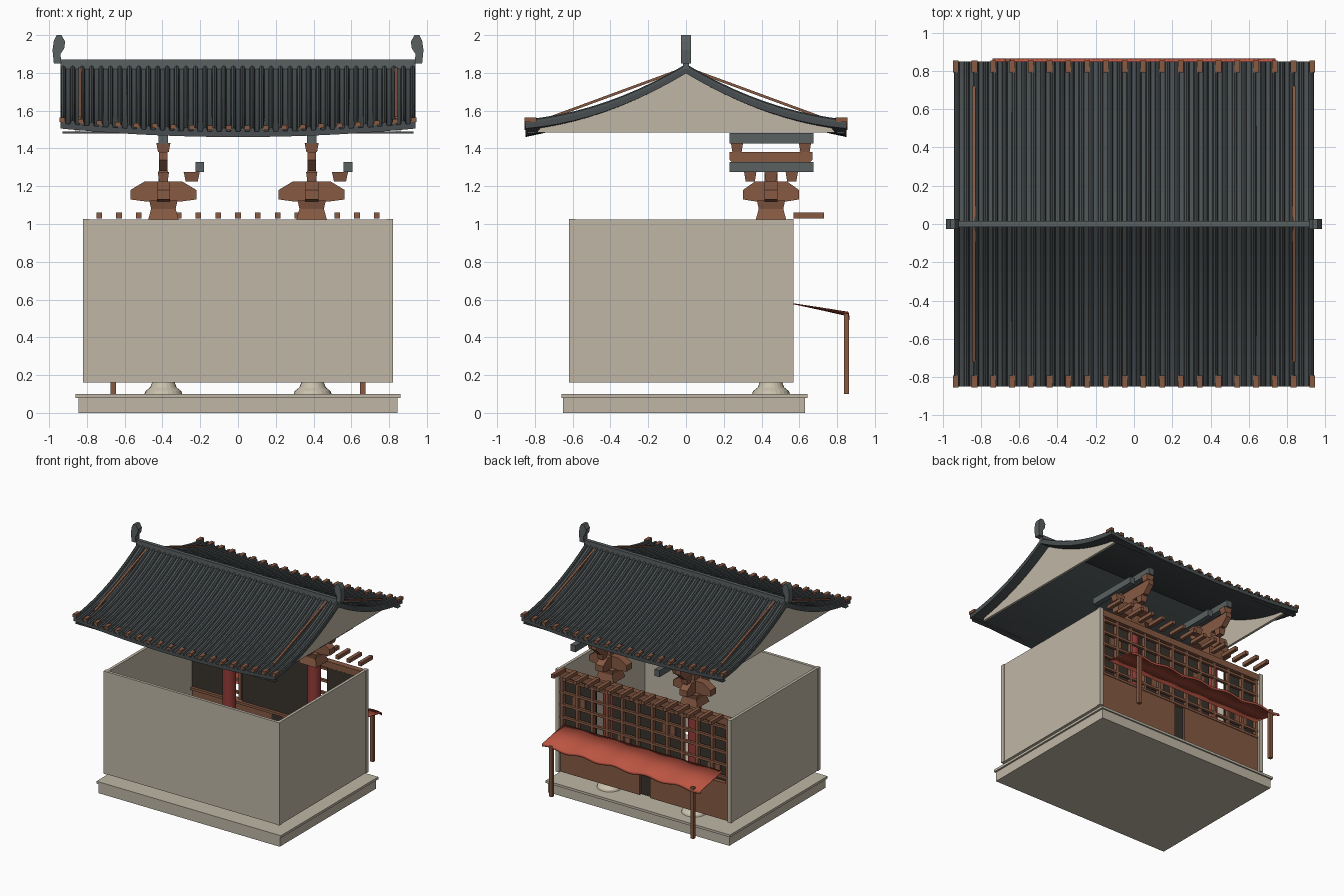
import bpy, bmesh, math
from mathutils import Vector

if "Cube" in bpy.data.objects:
    bpy.data.objects.remove(bpy.data.objects["Cube"], do_unlink=True)


def material(name, red, green, blue):
    mat = bpy.data.materials.new(name)
    mat.use_nodes = True
    mat.diffuse_color = (red, green, blue, 1)
    shader = next(n for n in mat.node_tree.nodes if n.type == "BSDF_PRINCIPLED")
    shader.inputs["Base Color"].default_value = (red, green, blue, 1)
    shader.inputs["Roughness"].default_value = 0.8
    return mat


plaster = material("plaster", 0.52, 0.47, 0.38)
stone = material("pale_stone", 0.6, 0.54, 0.42)
slate = material("slate_grey", 0.065, 0.076, 0.08)
beam_grey = material("beam_grey", 0.1, 0.115, 0.12)
wood = material("brown_wood", 0.24, 0.1, 0.055)
red_paint = material("red_paint", 0.3, 0.045, 0.04)
cloth = material("red_cloth", 0.5, 0.09, 0.055)
dark = material("dark_panel", 0.04, 0.033, 0.027)


def finish(name, bm, mat, smooth=False):
    bmesh.ops.recalc_face_normals(bm, faces=bm.faces[:])
    mesh = bpy.data.meshes.new(name)
    bm.to_mesh(mesh)
    bm.free()
    mesh.materials.append(mat)
    obj = bpy.data.objects.new(name, mesh)
    bpy.context.collection.objects.link(obj)
    if smooth:
        for poly in mesh.polygons:
            poly.use_smooth = True
    return obj


def add_box(bm, center, size, taper=1.0):
    """Box whose bottom is scaled by taper."""
    verts = bmesh.ops.create_cube(bm, size=1)["verts"]
    for v in verts:
        k = taper if v.co.z < 0 else 1
        v.co = Vector((v.co.x * size[0] * k, v.co.y * size[1] * k, v.co.z * size[2])) + Vector(center)


def boxes(name, items, mat):
    bm = bmesh.new()
    for item in items:
        add_box(bm, *item)
    return finish(name, bm, mat)


def prism(name, points, to_3d, start, end, mat):
    """Extrude a flat outline; to_3d places (u, v, depth)."""
    bm = bmesh.new()
    rings = [[bm.verts.new(to_3d(u, v, d)) for u, v in points] for d in (start, end)]
    for ring in rings:
        bm.faces.new(ring)
    for i in range(len(points)):
        j = (i + 1) % len(points)
        bm.faces.new((rings[0][i], rings[0][j], rings[1][j], rings[1][i]))
    return finish(name, bm, mat)


def grid_faces(bm, rows, closed=False):
    for a, b in zip(rows, rows[1:]):
        for i in range(len(a) - (0 if closed else 1)):
            j = (i + 1) % len(a)
            bm.faces.new((a[i], a[j], b[j], b[i]))


def along_x(u, v, d):
    return (d, u, v)


def along_y(u, v, d):
    return (u, d, v)


# Base plinth with projecting rim
boxes("base", [((0, -0.01, 0.04), (1.69, 1.28, 0.08)),
               ((0, -0.008, 0.09), (1.72, 1.3, 0.02))], plaster)

# Three walls and four corner posts
boxes("walls", [((0, -0.603, 0.592), (1.58, 0.024, 0.864)),
                ((0.803, -0.025, 0.592), (0.024, 1.13, 0.864)),
                ((-0.803, -0.025, 0.592), (0.024, 1.13, 0.864))], plaster)
boxes("corner_posts", [((sx * 0.803, y, 0.593), (0.034, 0.034, 0.866))
                       for sx in (-1, 1) for y in (-0.603, 0.553)], plaster)

# Columns on flared stone feet
for side, sx in (("right", -1), ("left", 1)):
    bm = bmesh.new()
    rows = []
    for r, z in ((0.1, 0.1), (0.095, 0.115), (0.07, 0.135), (0.06, 0.16)):
        rows.append([bm.verts.new((sx * 0.395 + r * math.cos(math.tau * i / 24),
                                   0.45 + r * math.sin(math.tau * i / 24), z)) for i in range(24)])
    grid_faces(bm, rows, closed=True)
    bm.faces.new(rows[-1])
    finish(side + "_column_foot", bm, stone)
    bpy.ops.mesh.primitive_cylinder_add(vertices=20, radius=0.052, depth=0.88,
                                        location=(sx * 0.395, 0.45, 0.59))
    column = bpy.context.object
    column.name = side + "_column"
    column.data.materials.append(red_paint)
    bpy.ops.object.shade_smooth_by_angle()

# Shop front: lower boards, lattice, dark infill
boxes("lower_boards", [((sx * 0.417, 0.535, 0.31), (0.74, 0.03, 0.3)) for sx in (-1, 1)], wood)
boxes("door_gap", [((0, 0.525, 0.31), (0.1, 0.01, 0.3))], dark)
boxes("counter", [((0, 0.52, 0.465), (1.57, 0.07, 0.02))], wood)
boxes("lattice_posts", [((-0.77 + i * 0.14, 0.54, 0.73), (0.022, 0.03, 0.53)) for i in range(12)], wood)
boxes("lattice_rails", [((0, 0.545, 0.52 + i * 0.105), (1.57, 0.022, 0.02)) for i in range(5)], wood)
boxes("top_beam", [((0, 0.535, 0.995), (1.57, 0.05, 0.055))], wood)
boxes("infill_panels", [((0, 0.515, 0.72), (0.64, 0.012, 0.5)),
                        ((-0.63, 0.515, 0.72), (0.31, 0.012, 0.5)),
                        ((0.63, 0.515, 0.72), (0.31, 0.012, 0.5))], dark)
boxes("small_shutters", [((-0.63 + i * 0.42, 0.526, 0.57 + (i % 2) * 0.21), (0.12, 0.012, 0.085))
                         for i in range(4)], wood)
boxes("short_rafters", [((i * 0.105, 0.65, 1.045), (0.03, 0.16, 0.03)) for i in range(-7, 8)], wood)

# Bracket sets above the columns
long_arm = [(-0.175, 1.13), (-0.175, 1.18), (-0.1, 1.225), (0.1, 1.225),
            (0.175, 1.18), (0.175, 1.13), (0.1, 1.12), (-0.1, 1.12)]
upper_arm = [(-0.16, 1.28), (-0.22, 1.34), (-0.22, 1.38), (0.22, 1.38), (0.22, 1.34), (0.16, 1.28)]
for side, cx in (("right", -0.395), ("left", 0.39)):
    prism(side + "_cross_arm", [(cx + u, v) for u, v in long_arm], along_y, 0.415, 0.485, wood)
    prism(side + "_deep_arm", [(0.45 + u * 0.85, v) for u, v in long_arm], along_x, cx - 0.035, cx + 0.035, wood)
    prism(side + "_upper_arm", [(0.45 + u, v) for u, v in upper_arm], along_x, cx - 0.023, cx + 0.023, wood)
    blocks = [((cx, 0.45, 1.05), (0.13, 0.13, 0.06), 1.25), ((cx, 0.45, 1.1), (0.15, 0.15, 0.05), 0.85),
              ((cx, 0.45, 1.25), (0.05, 0.07, 0.06)), ((cx + 0.15, 0.45, 1.25), (0.085, 0.07, 0.05), 0.75)]
    for sy in (-1, 1):
        blocks.append(((cx, 0.45 + sy * 0.11, 1.25), (0.06, 0.065, 0.05), 0.75))
        blocks.append(((cx, 0.45 + sy * 0.18, 1.405), (0.075, 0.065, 0.05), 0.75))
    boxes(side + "_bearing_blocks", blocks, wood)
    boxes(side + "_grey_bars", [((cx, 0.453, 1.455), (0.05, 0.445, 0.055)),
                                ((cx + 0.192, 0.453, 1.302), (0.046, 0.445, 0.055))], beam_grey)

# Awning: rippled sheet with a short hanging edge
bm = bmesh.new()
rows = []
for y, t, drop in ((0.57, 0, 0), (0.72, 0.5, 0), (0.86, 1, 0), (0.865, 1, 0.022)):
    row = []
    for i in range(61):
        x = -0.74 + 1.48 * i / 60
        ripple = 0.01 * math.sin(x * 21) * t
        row.append(bm.verts.new((x, y, 0.58 - 0.055 * t - drop + ripple)))
    rows.append(row)
grid_faces(bm, rows)
awning = finish("awning", bm, cloth, smooth=True)
solid = awning.modifiers.new("thickness", "SOLIDIFY")
solid.thickness = 0.005
boxes("awning_posts", [((sx * 0.66, 0.85, 0.315), (0.03, 0.028, 0.43)) for sx in (-1, 1)], wood)

# Curved roof
HALF_X, HALF_Y = 0.94, 0.85


def roof_z(x, y):
    y = abs(y)
    return 1.825 - 0.6 * y + 0.24 * y * y + 0.045 * (x / HALF_X) ** 2 * (y / HALF_Y) ** 2


steps = [HALF_Y * i / 10 for i in range(-10, 11)]
bm = bmesh.new()
sheets = []
for drop in (0, 0.028):
    rows = [[bm.verts.new((HALF_X * i / 12, y, roof_z(HALF_X * i / 12, y) - drop))
             for i in range(-12, 13)] for y in steps]
    grid_faces(bm, rows)
    rim = rows[0] + [r[-1] for r in rows[1:-1]] + rows[-1][::-1] + [r[0] for r in rows[-2:0:-1]]
    sheets.append(rim)
grid_faces(bm, sheets, closed=True)
finish("roof_slab", bm, slate)

# Rounded tile ribs running down both slopes
bm = bmesh.new()
section = [(0.014 * math.cos(math.pi * i / 4), 0.022 * math.sin(math.pi * i / 4)) for i in range(5)]
for n in range(38):
    x = (n - 18.5) * 0.05
    rows = [[bm.verts.new((x + u, y, roof_z(x, y) + v)) for u, v in section] for y in steps]
    grid_faces(bm, rows)
    bm.faces.new(rows[0])
    bm.faces.new(rows[-1])
finish("tile_ribs", bm, slate)

# Wooden eave ends, eave boards and sloping poles
boxes("eave_ends", [((x, sy * 0.823, roof_z(x, 0.823) + 0.016), (0.03, 0.062, 0.024))
                    for sy in (-1, 1) for x in [(n - 9.5) * 0.098 for n in range(20)]], wood)
boxes("eave_boards", [((0, sy * 0.82, 1.485), (1.86, 0.04, 0.01)) for sy in (-1, 1)], slate)
for side, sx in (("right", -1), ("left", 1)):
    for end, sy in (("front", -1), ("back", 1)):
        pole = [(0, 1.835), (sy * 0.72, 1.57), (sy * 0.72, 1.555), (0, 1.82)]
        prism(f"{end}_{side}_roof_pole", pole, along_x, sx * 0.828, sx * 0.845, wood)
    # Gable wall under the roof curve
    outline = [(y, max(roof_z(0.85, y) - 0.02, 1.487)) for y in steps[1:-1]]
    outline += [(0.79, 1.485), (-0.79, 1.485)]
    prism(side + "_gable", outline, along_x, sx * 0.84, sx * 0.86, plaster)

# Ridge with upturned end finials
boxes("ridge", [((0, 0, 1.845), (1.88, 0.03, 0.05))], beam_grey)
hook = [(0.975, 1.85), (0.982, 1.92), (0.975, 1.97), (0.96, 2), (0.935, 2),
        (0.915, 1.965), (0.92, 1.93), (0.94, 1.9), (0.935, 1.85)]
for side, sx in (("right", -1), ("left", 1)):
    prism(side + "_ridge_finial", [(sx * u, v) for u, v in hook], along_y, -0.026, 0.026, beam_grey)
